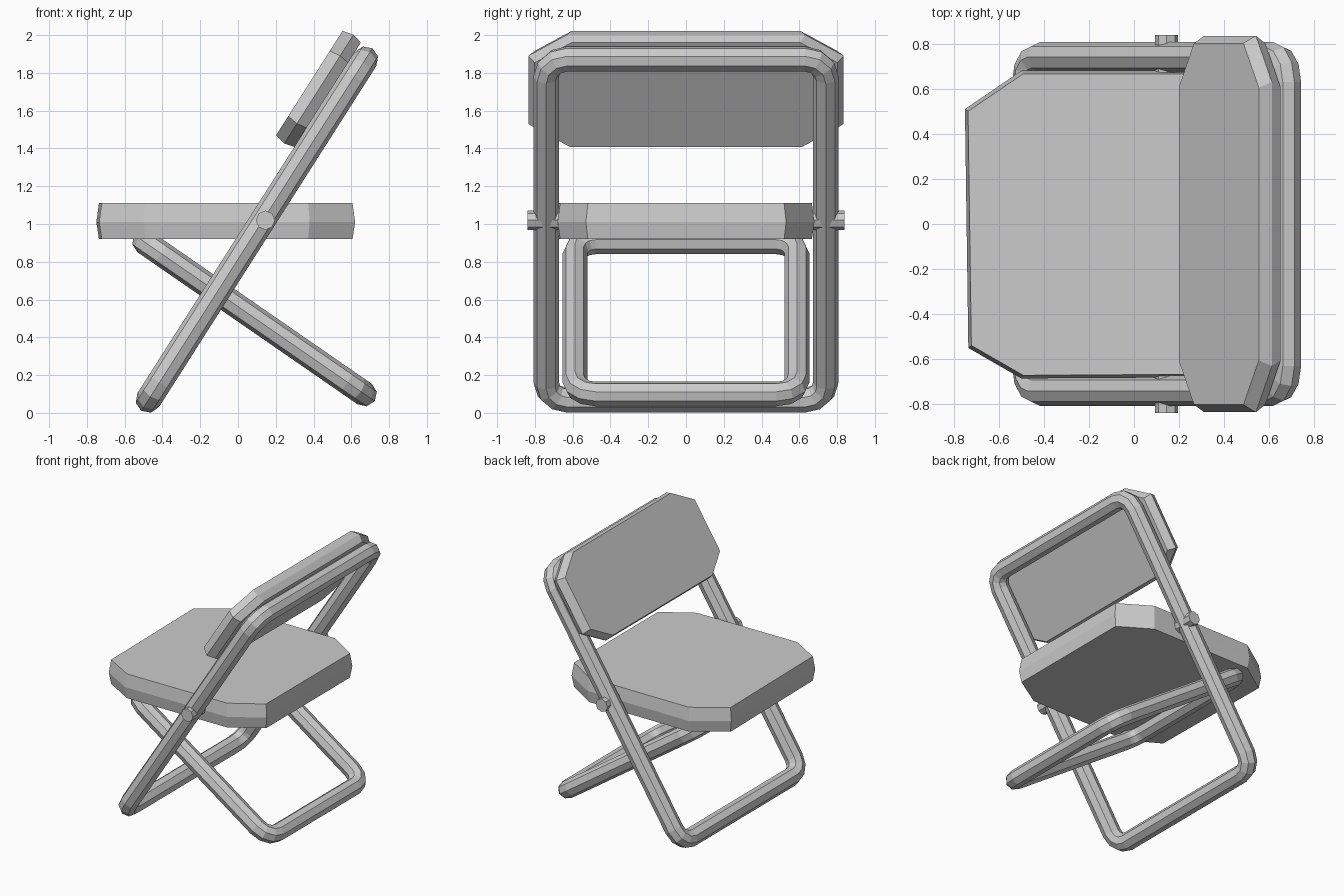
import bpy, bmesh, math
from mathutils import Vector

if "Cube" in bpy.data.objects:
    bpy.data.objects.remove(bpy.data.objects["Cube"])

Y = Vector((0, 1, 0))


def make_object(name, rings, closed_loop):
    """Bridge equal-length rings of points; cap the ends unless the rings form a loop."""
    bm = bmesh.new()
    vr = [[bm.verts.new(p) for p in ring] for ring in rings]
    n, m = len(vr), len(vr[0])
    for i in range(n if closed_loop else n - 1):
        a, b = vr[i], vr[(i + 1) % n]
        for j in range(m):
            k = (j + 1) % m
            bm.faces.new((a[j], a[k], b[k], b[j]))
    if not closed_loop:
        bm.faces.new(vr[0])
        bm.faces.new(vr[-1])
    bmesh.ops.recalc_face_normals(bm, faces=bm.faces)
    me = bpy.data.meshes.new(name)
    bm.to_mesh(me)
    bm.free()
    ob = bpy.data.objects.new(name, me)
    bpy.context.collection.objects.link(ob)
    return ob


def tube_frame(name, low, high, half_w, bend, r):
    """Rounded rectangular tube loop; low/high are (x, z) of the end bars' centre lines."""
    low, high = Vector((low[0], 0, low[1])), Vector((high[0], 0, high[1]))
    up = (high - low).normalized()
    nrm = Y.cross(up)
    mid, half_h = (low + high) / 2, (high - low).length / 2
    rings = []
    for c, (sy, su) in enumerate([(1, 1), (-1, 1), (-1, -1), (1, -1)]):
        corner = mid + Y * sy * (half_w - bend) + up * su * (half_h - bend)
        for s in range(4):
            t = math.pi / 2 * (c + s / 3)
            out = Y * math.cos(t) + up * math.sin(t)
            rings.append([corner + out * (bend + r * math.cos(a)) + nrm * r * math.sin(a)
                          for a in (math.tau * k / 8 for k in range(8))])
    return make_object(name, rings, True)


def slab(name, outline, origin, u, w, levels):
    """Chamfered panel: outline in (u, y), levels are (height along w, outline scale)."""
    cu = sum(p[0] for p in outline) / len(outline)
    rings = [[origin + u * (cu + (a - cu) * s) + Y * b * s + w * h for a, b in outline]
             for h, s in levels]
    return make_object(name, rings, False)


# tubular frames
tube_frame("main_frame", (-0.475, 0.068), (0.675, 1.873), 0.74, 0.11, 0.068)
tube_frame("rear_leg_frame", (0.67, 0.10), (-0.495, 0.905), 0.588, 0.11, 0.066)

# seat
seat = [(-0.75, 0.51), (-0.5, 0.68), (0.38, 0.68), (0.62, 0.53),
        (0.62, -0.53), (0.38, -0.68), (-0.5, -0.685), (-0.735, -0.55)]
slab("seat", seat, Vector(), Vector((1, 0, 0)), Vector((0, 0, 1)),
     [(0.92, 0.98), (1.01, 1.0), (1.11, 0.98)])

# backrest, lying on the front of the main frame
back = [(1.335, 0.64), (1.46, 0.835), (1.886, 0.835), (2.018, 0.63)]
back += [(d, -y) for d, y in reversed(back)]
slab("backrest", back, Vector(), Vector((0.537, 0, 0.843)), Vector((-0.843, 0, 0.537)),
     [(0.505, 0.96), (0.56, 1.0), (0.62, 0.96)])

# pivot pins
for side, s in (("left", 1), ("right", -1)):
    bpy.ops.mesh.primitive_cylinder_add(vertices=8, radius=0.051, depth=0.2,
                                        location=(0.145, s * 0.738, 1.02),
                                        rotation=(math.pi / 2, 0, 0))
    bpy.context.object.name = side + "_pivot_pin"
